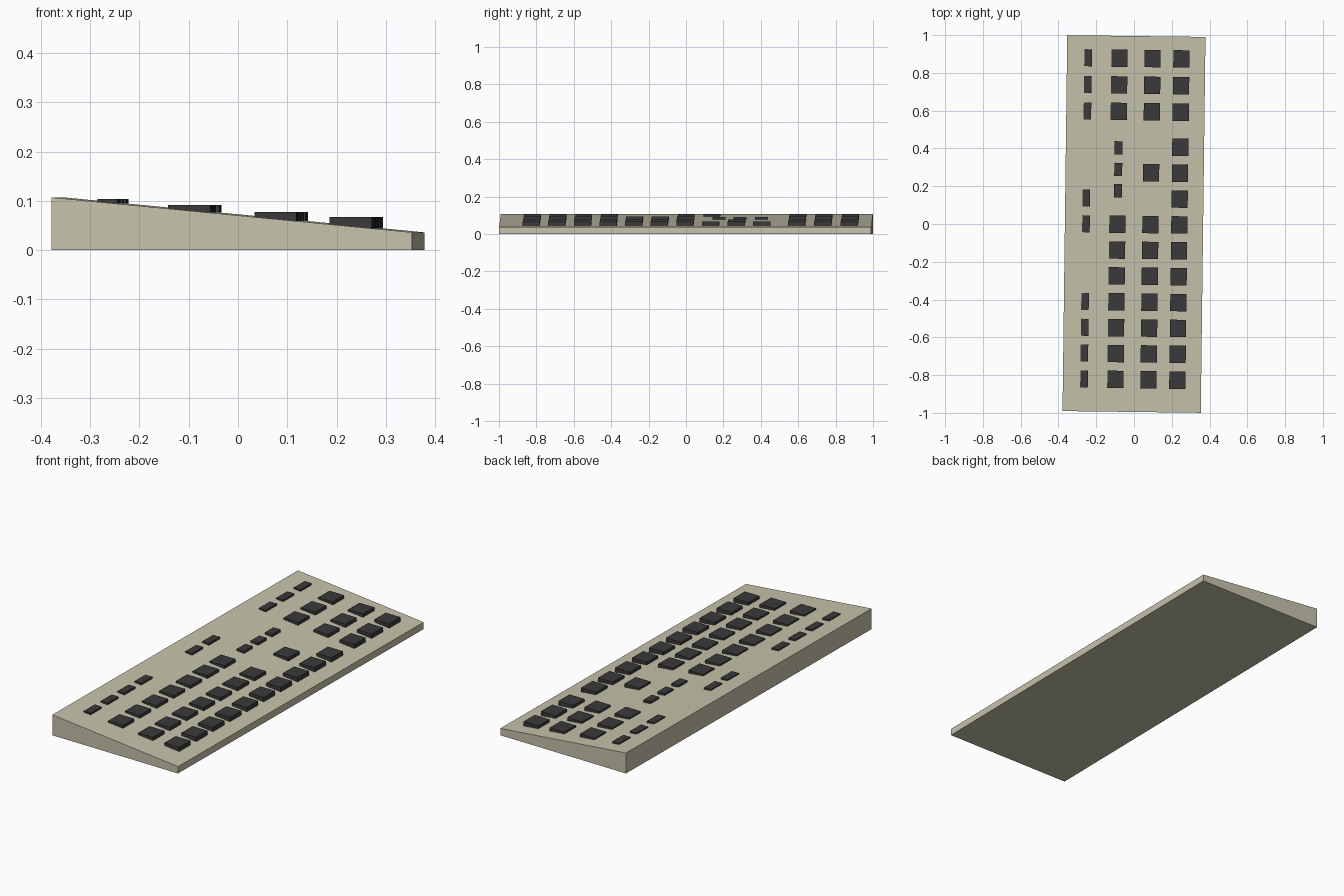
import bpy, bmesh, math
from mathutils import Matrix

if "Cube" in bpy.data.objects:
    bpy.data.objects.remove(bpy.data.objects["Cube"])

ROT = Matrix.Rotation(-0.0126, 4, 'Z')   # whole model is turned slightly


def material(name, rgb):
    m = bpy.data.materials.new(name)
    m.diffuse_color = (*rgb, 1)
    m.use_nodes = True
    m.node_tree.nodes["Principled BSDF"].inputs["Base Color"].default_value = m.diffuse_color
    return m


beige = material("beige_plastic", (0.57, 0.545, 0.41))
dark = material("dark_keys", (0.042, 0.042, 0.044))


def add_object(name, bm, mat):
    bmesh.ops.recalc_face_normals(bm, faces=bm.faces)
    bm.transform(ROT)
    me = bpy.data.meshes.new(name)
    bm.to_mesh(me)
    bm.free()
    me.materials.append(mat)
    ob = bpy.data.objects.new(name, me)
    bpy.context.collection.objects.link(ob)


# Wedge-shaped casing: side profile extruded along y
HX, HY, Z_HIGH, Z_LOW = 0.366, 0.995, 0.107, 0.036
bm = bmesh.new()
profile = [(-HX, 0), (HX, 0), (HX, Z_LOW), (-HX, Z_HIGH)]
face = bm.faces.new([bm.verts.new((x, -HY, z)) for x, z in profile])
ext = bmesh.ops.extrude_face_region(bm, geom=[face])
bmesh.ops.translate(bm, vec=(0, 2 * HY, 0),
                    verts=[v for v in ext["geom"] if isinstance(v, bmesh.types.BMVert)])
add_object("wedge_casing", bm, beige)


# Flat-topped keys sunk into the sloping face
def add_key(name, x, y, w, d, top):
    base = top - 0.03
    bm = bmesh.new()
    bmesh.ops.create_cube(bm, size=1, matrix=Matrix.Translation((x, y, (top + base) / 2))
                          @ Matrix.Diagonal((w, d, top - base, 1)))
    add_object(name, bm, dark)


rows = [-0.824 + 0.137 * i for i in range(10)] + [0.595, 0.735, 0.877]
columns = [  # name, x, width, depth, top height, rows used
    ("function_key", -0.254, 0.040, 0.090, 0.104, [0, 1, 2, 3, 6, 7, 10, 11, 12]),
    ("upper_key", -0.088, 0.086, 0.092, 0.092, [0, 1, 2, 3, 4, 5, 6, 10, 11, 12]),
    ("middle_key", 0.087, 0.086, 0.092, 0.077, [0, 1, 2, 3, 4, 5, 6, 8, 10, 11, 12]),
    ("lower_key", 0.240, 0.086, 0.092, 0.067, range(13)),
]
for name, x, w, d, top, used in columns:
    for r in used:
        add_key(name, x, rows[r], w, d, top)

# Three small keys in the gap of the upper column
for y in (0.175, 0.288, 0.402):
    add_key("small_key", -0.087, y, 0.042, 0.070, 0.0915)
